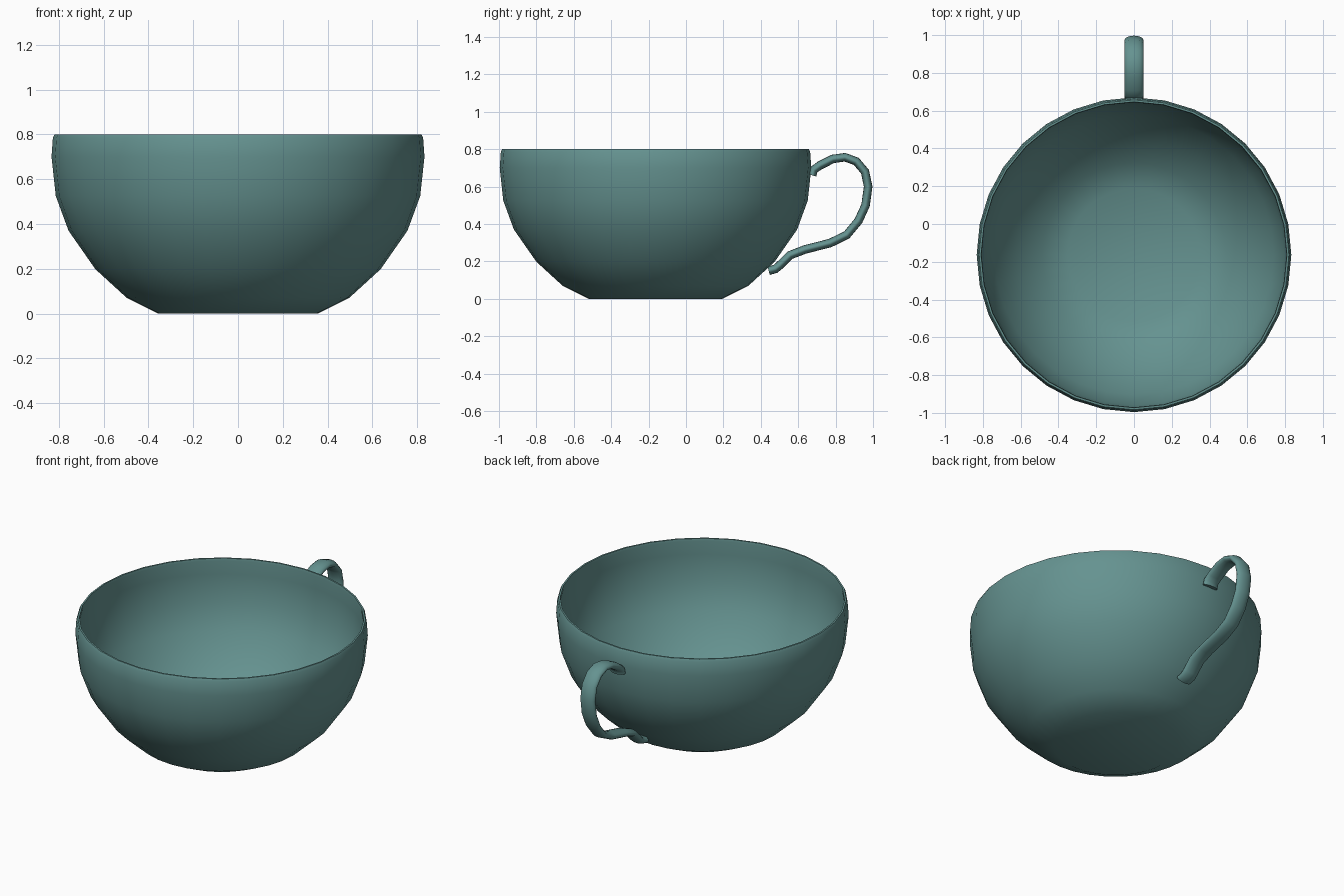
import bpy, bmesh, math
from mathutils import Vector

if "Cube" in bpy.data.objects:
    bpy.data.objects.remove(bpy.data.objects["Cube"])

CENTRE_Y = -0.163


def finish(name, bm, angle):
    bmesh.ops.recalc_face_normals(bm, faces=bm.faces[:])
    mesh = bpy.data.meshes.new(name)
    bm.to_mesh(mesh)
    bm.free()
    obj = bpy.data.objects.new(name, mesh)
    bpy.context.collection.objects.link(obj)
    mat = bpy.data.materials.get("teal_glaze") or bpy.data.materials.new("teal_glaze")
    mat.diffuse_color = (0.13, 0.29, 0.28, 1)
    mat.use_nodes = True
    mat.node_tree.nodes["Principled BSDF"].inputs["Base Color"].default_value = mat.diffuse_color
    mesh.materials.append(mat)
    bpy.ops.object.select_all(action='DESELECT')
    obj.select_set(True)
    bpy.context.view_layer.objects.active = obj
    bpy.ops.object.shade_smooth_by_angle(angle=math.radians(angle))
    return obj


def skin(rings):
    """Closed-loop rings joined by quads, with both ends capped."""
    bm = bmesh.new()
    loops = [[bm.verts.new(p) for p in ring] for ring in rings]
    n = len(loops[0])
    for a, b in zip(loops, loops[1:]):
        for i in range(n):
            j = (i + 1) % n
            bm.faces.new((a[i], a[j], b[j], b[i]))
    bm.faces.new(loops[0])
    bm.faces.new(loops[-1])
    return bm


# Bowl: outer wall up to the rim, then down the inner wall (radius, height)
profile = [(0.357, 0), (0.497, 0.07), (0.637, 0.198), (0.757, 0.37),
           (0.814, 0.525), (0.833, 0.70), (0.827, 0.785), (0.82, 0.80),
           (0.81, 0.80), (0.807, 0.785), (0.813, 0.70), (0.795, 0.53),
           (0.74, 0.38), (0.622, 0.212), (0.487, 0.088), (0.352, 0.02)]
SIDES = 32
rings = [[(r * math.cos(2 * math.pi * i / SIDES),
           CENTRE_Y + r * math.sin(2 * math.pi * i / SIDES), z)
          for i in range(SIDES)] for r, z in profile]
finish("cup_bowl", skin(rings), 40)

# Handle: flattened oval section swept along a path in the y-z plane
path = [Vector((0, y, z)) for y, z in [
    (0.675, 0.66), (0.683, 0.69), (0.716, 0.713), (0.785, 0.748), (0.85, 0.757),
    (0.91, 0.735), (0.957, 0.68), (0.974, 0.60), (0.96, 0.50), (0.922, 0.417),
    (0.86, 0.342), (0.77, 0.298), (0.636, 0.264), (0.556, 0.233),
    (0.50, 0.178), (0.478, 0.16), (0.442, 0.15)]]
rings = []
for k, p in enumerate(path):
    t = (path[min(k + 1, len(path) - 1)] - path[max(k - 1, 0)]).normalized()
    normal = Vector((0, -t.z, t.y))
    ring = []
    for i in range(16):
        a = 2 * math.pi * i / 16
        ring.append(p + Vector((0.05 * math.cos(a), 0, 0)) + normal * 0.023 * math.sin(a))
    rings.append(ring)
finish("cup_handle", skin(rings), 50)
